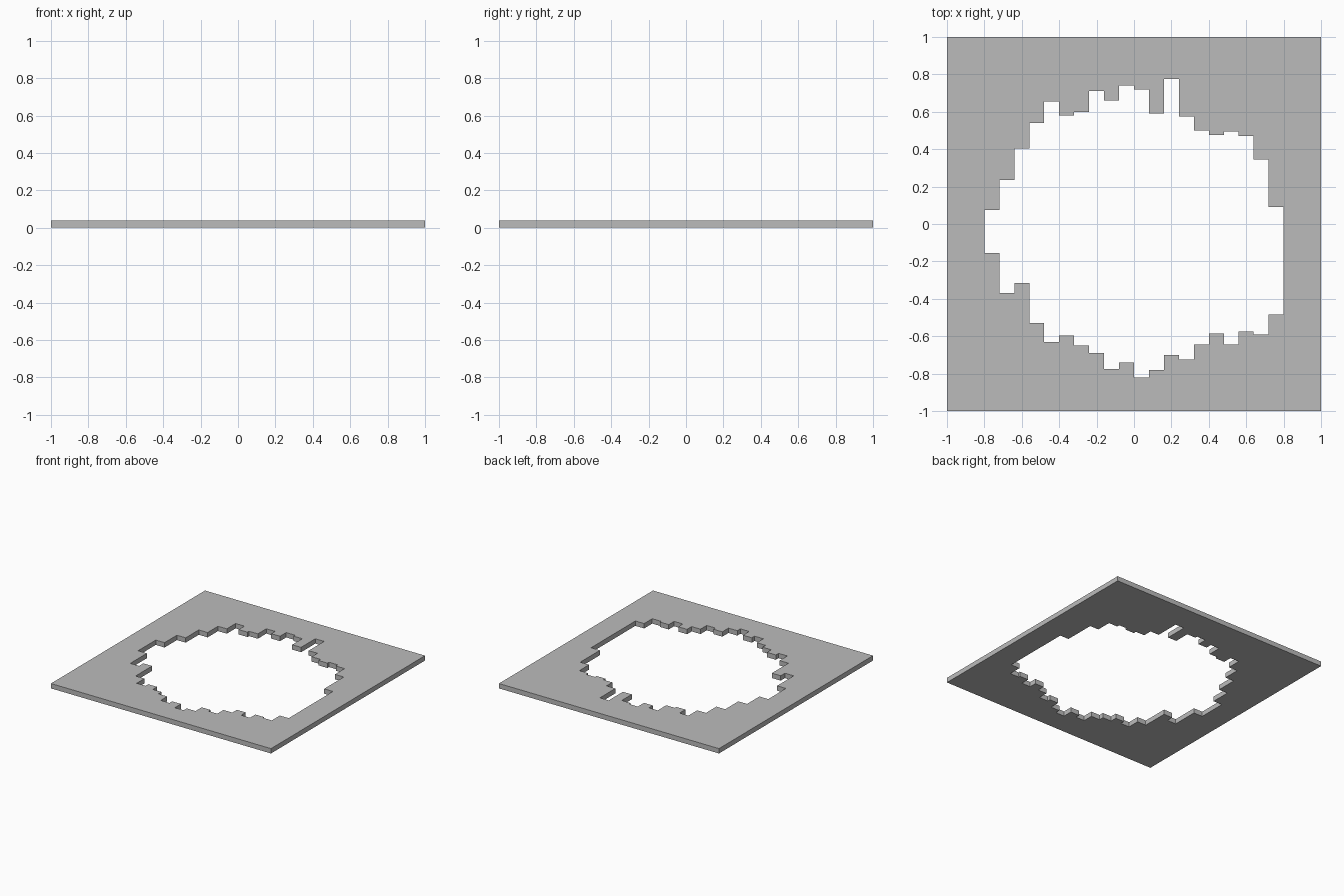
import bpy
import bmesh

if "Cube" in bpy.data.objects:
    bpy.data.objects.remove(bpy.data.objects["Cube"])

THICKNESS = 0.04
STEP = 0.08
LEFT = -0.80

# Stepped opening: far (+y) and near (-y) edge of each column, left to right
FAR = [0.075, 0.235, 0.405, 0.54, 0.655, 0.58, 0.60, 0.71, 0.66, 0.74,
       0.72, 0.59, 0.775, 0.575, 0.50, 0.475, 0.495, 0.47, 0.345, 0.09]
NEAR = [-0.155, -0.37, -0.315, -0.53, -0.63, -0.595, -0.65, -0.69, -0.775, -0.74,
        -0.82, -0.78, -0.70, -0.725, -0.645, -0.585, -0.645, -0.575, -0.59, -0.485]


def steps(levels):
    """Staircase outline running left to right."""
    points = []
    for i, y in enumerate(levels):
        x = LEFT + i * STEP
        points += [(x, y), (x + STEP, y)]
    return points


def add_loop(bm, points):
    """Closed ring of edges on the ground plane."""
    verts = [bm.verts.new((x, y, 0)) for x, y in points]
    return [bm.edges.new((v, verts[i - 1])) for i, v in enumerate(verts)]


# Square plate with the stepped opening
bm = bmesh.new()
edges = add_loop(bm, [(-1, -1), (1, -1), (1, 1), (-1, 1)])
edges += add_loop(bm, steps(FAR) + steps(NEAR)[::-1])
bmesh.ops.triangle_fill(bm, edges=edges, use_beauty=True, normal=(0, 0, 1))

# Thickness
result = bmesh.ops.extrude_face_region(bm, geom=bm.faces[:], use_keep_orig=True)
top = [g for g in result["geom"] if isinstance(g, bmesh.types.BMVert)]
bmesh.ops.translate(bm, verts=top, vec=(0, 0, THICKNESS))
bmesh.ops.recalc_face_normals(bm, faces=bm.faces[:])

mesh = bpy.data.meshes.new("stepped_frame_plate")
bm.to_mesh(mesh)
bm.free()
plate = bpy.data.objects.new("stepped_frame_plate", mesh)
bpy.context.collection.objects.link(plate)

# Darker grey
grey = bpy.data.materials.new("dark_grey")
grey.diffuse_color = (0.5, 0.5, 0.5, 1)
grey.use_nodes = True
grey.node_tree.nodes["Principled BSDF"].inputs["Base Color"].default_value = grey.diffuse_color
mesh.materials.append(grey)
